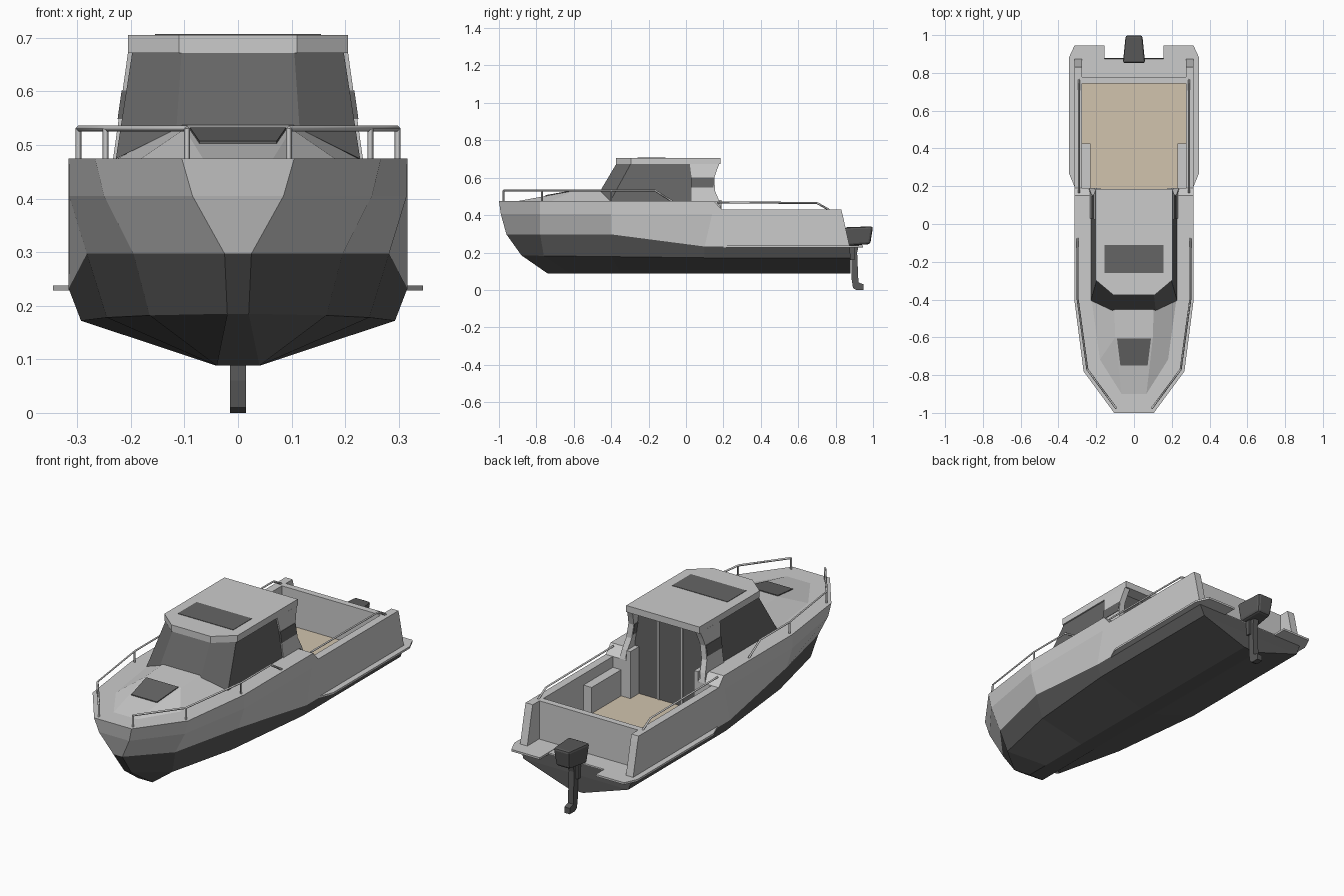
import bpy, bmesh

if "Cube" in bpy.data.objects:
    bpy.data.objects.remove(bpy.data.objects["Cube"])


def material(name, r, g, b):
    m = bpy.data.materials.new(name)
    m.diffuse_color = (r, g, b, 1)
    m.use_nodes = True
    m.node_tree.nodes["Principled BSDF"].inputs["Base Color"].default_value = m.diffuse_color
    return m


GREY = material("light_grey", .6, .6, .6)
DARK = material("bottom_dark", .1, .1, .1)
GLASS = material("dark_glass", .13, .13, .13)
TAN = material("deck_tan", .64, .55, .42)


def mesh(name, verts, faces, mat=GREY, mirror=False):
    me = bpy.data.meshes.new(name)
    me.from_pydata(verts, [], faces)
    bm = bmesh.new()
    bm.from_mesh(me)
    bmesh.ops.recalc_face_normals(bm, faces=bm.faces)
    bm.to_mesh(me)
    bm.free()
    me.materials.append(mat)
    ob = bpy.data.objects.new(name, me)
    bpy.context.collection.objects.link(ob)
    if mirror:
        ob.modifiers.new("mirror", 'MIRROR').use_mirror_merge = False
    return ob


def loft(name, a, b, mat=GREY, mirror=False):
    """Solid between two matching rings."""
    n = len(a)
    faces = [(i, (i + 1) % n, n + (i + 1) % n, n + i) for i in range(n)]
    faces += [tuple(range(n)), tuple(range(n, 2 * n))]
    return mesh(name, list(a) + list(b), faces, mat, mirror)


def prism(name, poly, z0, z1, mat=GREY, mirror=False):
    return loft(name, [(x, y, z0) for x, y in poly], [(x, y, z1) for x, y in poly], mat, mirror)


def box(name, x, y, z, mat=GREY, mirror=False):
    return prism(name, [(x[0], y[0]), (x[1], y[0]), (x[1], y[1]), (x[0], y[1])], *z, mat, mirror)


def sym(half):
    """Close a half outline (front to back) by reflecting it."""
    return list(half) + [(-p[0], *p[1:]) for p in reversed(half)]


def cut(ob, cutter):
    mod = ob.modifiers.new("cut", 'BOOLEAN')
    mod.operation, mod.object, mod.solver = 'DIFFERENCE', cutter, 'EXACT'
    bpy.context.view_layer.objects.active = ob
    bpy.ops.object.modifier_apply(modifier=mod.name)
    bpy.data.objects.remove(cutter)


def tube(name, paths, r=.0055):
    cu = bpy.data.curves.new(name, 'CURVE')
    cu.dimensions, cu.bevel_depth, cu.bevel_resolution, cu.use_fill_caps = '3D', r, 0, True
    for path in paths:
        for s in (1, -1):
            sp = cu.splines.new('POLY')
            sp.points.add(len(path) - 1)
            for p, (x, y, z) in zip(sp.points, path):
                p.co = (s * x, y, z, 1)
    bpy.context.collection.objects.link(bpy.data.objects.new(name, cu))


# Hull: half sections from keel through chine, knuckle and flare to sheer
stations = [
    [(.04, -.74, .088), (.02, -.88, .185), (.025, -.96, .297), (.085, -.99, .405), (.105, -1, .475)],
    [(.04, -.62, .088), (.165, -.76, .182), (.195, -.78, .297), (.25, -.78, .405), (.267, -.78, .475)],
    [(.04, -.35, .088), (.245, -.4, .178), (.282, -.4, .297), (.315, -.4, .405), (.316, -.4, .475)],
    [(.04, .1, .088), (.293, .1, .172), (.316, .1, .232), (.316, .14, .405), (.316, .15, .475)],
    [(.04, .19, .088), (.293, .19, .172), (.316, .19, .232), (.316, .19, .385), (.316, .19, .43)],
    [(.04, .88, .088), (.293, .88, .172), (.316, .875, .232), (.316, .838, .4), (.316, .83, .43)],
]
rings = [[(-x, y, z) for x, y, z in reversed(s)] + s for s in stations]
verts = [v for r in rings for v in r]
faces, dark = [], []
for i in range(5):
    for j in range(10):
        faces.append((i * 10 + j, i * 10 + (j + 1) % 10, i * 10 + 10 + (j + 1) % 10, i * 10 + 10 + j))
        dark.append(2 <= j <= 6)
for base in (0, 50):
    for j in range(4):
        faces.append((base + j, base + j + 1, base + 8 - j, base + 9 - j))
        dark.append(j >= 2)
hull = mesh("hull", verts, faces)
hull.data.materials.append(DARK)
for p, d in zip(hull.data.polygons, dark):
    p.material_index = int(d)

# Cockpit, doorway recess and stern well cut out of the hull
cut(hull, box("cockpit_cutter", (-.276, .276), (.19, .745), (.24, .8)))
cut(hull, box("doorway_cutter", (-.195, .195), (.12, .3), (.24, .8)))
cut(hull, box("well_cutter", (-.276, .276), (.777, 1.1), (.236, .8)))
box("cockpit_floor", (-.275, .275), (.122, .744), (.238, .243), TAN)
box("side_locker", (.23, .276), (.19, .425), (.24, .375), mirror=True)

# Swim platforms with side rubbing strakes
prism("swim_platform", [(.3, .2), (.316, .2), (.345, .27), (.345, .88), (.315, .945),
                        (.157, .945), (.157, .78), (.3, .78)], .228, .238, mirror=True)

# Raised foredeck with hatch
half = [(.065, -.905, .474), (.182, -.72, .474), (.226, -.4, .474), (.105, -.4, .54), (.1, -.6, .53)]
mesh("foredeck_trunk", half + [(-x, y, z) for x, y, z in half],
     [(0, 4, 9, 5), (0, 1, 4), (1, 2, 3, 4), (5, 9, 6), (6, 9, 8, 7), (4, 3, 8, 9), (2, 7, 8, 3),
      (0, 5, 6, 7, 2, 1)])
hatch = sym([(.072, -.75, .507), (.09, -.605, .533)])
loft("foredeck_hatch", [(x, y, z - .01) for x, y, z in hatch], hatch, GLASS)

# Cabin glazing, roof and skylight
loft("cabin_glass", sym([(.115, -.458, .53), (.228, -.405, .474), (.228, .1, .474)]),
     sym([(.105, -.372, .675), (.197, -.295, .675), (.197, .1, .675)]), GLASS)
prism("cabin_roof", sym([(.11, -.375), (.205, -.295), (.205, .185)]), .672, .705)
box("roof_skylight", (-.155, .155), (-.26, -.11), (.7, .707), GLASS)


# Leaning aft pillars with a window band
def leaning(name, profile, out, inn, mat):
    ring = lambda d: [(.233 - (z - .475) * .14 + d, y, z) for y, z in profile]
    loft(name, ring(out), ring(-inn), mat, True)


leaning("aft_pillar", [(.03, .472), (.165, .472), (.19, .43), (.178, .475), (.155, .53), (.152, .6),
                       (.165, .64), (.178, .674), (.02, .674), (.03, .6)], 0, .03, GREY)
leaning("aft_window", [(.029, .548), (.148, .548), (.15, .602), (.029, .602)], .002, .032, GLASS)

# Cabin door with frame strips
box("cabin_door", (-.2, .2), (.1, .122), (.24, .674), GLASS)
box("door_strip", (.062, .07), (.115, .127), (.242, .674), mirror=True)
box("door_jamb", (.178, .2), (.1, .19), (.24, .48), mirror=True)

# Rails
bow = [(.095, -.975), (.247, -.77), (.298, -.4)]
tube("bow_rail", [[(x, y, .531) for x, y in bow] + [(.298, -.165, .531), (.298, -.075, .474)]]
     + [[(x, y, .47), (x, y, .531)] for x, y in bow])
tube("stern_rail", [[(.292, .165, .468), (.292, .7, .465), (.292, .765, .428)]])

# Outboard motor
cowl = loft("motor_cowl", sym([(.05, .86, .235), (.038, .985, .245)]),
            sym([(.06, .85, .335), (.045, 1, .34)]), DARK)
bev = cowl.modifiers.new("bevel", 'BEVEL')
bev.width, bev.segments = .012, 2
side = [(.885, .245), (.885, .06), (.893, .01), (.91, 0), (.95, 0), (.95, .03), (.922, .04), (.915, .2), (.925, .245)]
loft("motor_leg", [(-.015, y, z) for y, z in side], [(.015, y, z) for y, z in side], DARK)
box("motor_bracket", (-.025, .025), (.87, .9), (.16, .25), DARK)
